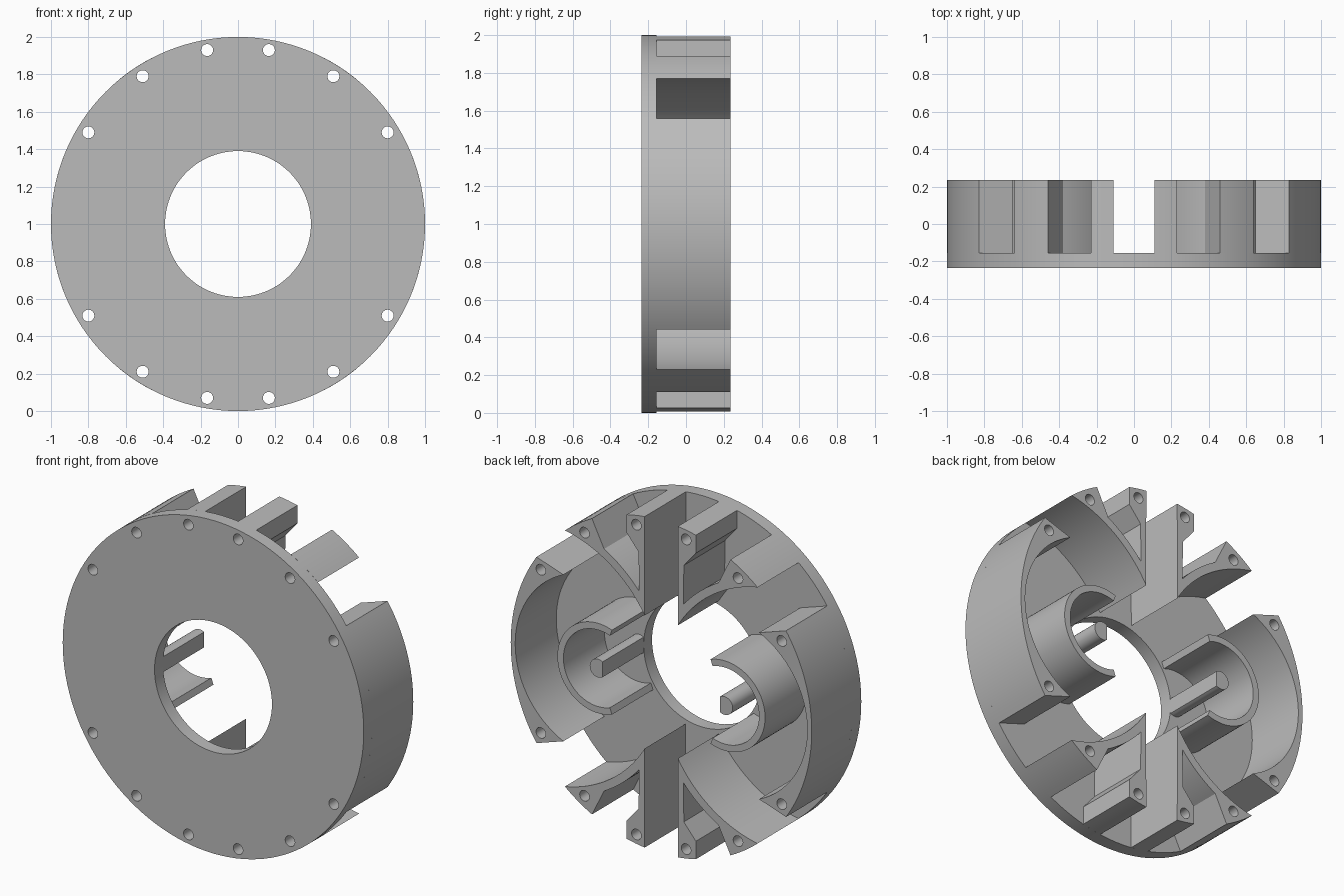
import bpy, bmesh
from math import sin, cos, atan2, sqrt, acos, radians, tau
from mathutils import Matrix

if "Cube" in bpy.data.objects:
    bpy.data.objects.remove(bpy.data.objects["Cube"], do_unlink=True)

GREY = (0.5, 0.5, 0.5, 1)
mat = bpy.data.materials.new("plain_grey")
mat.use_nodes = True
mat.diffuse_color = GREY
mat.node_tree.nodes["Principled BSDF"].inputs["Base Color"].default_value = GREY

FRONT, FLOOR, BACK = -0.235, -0.155, 0.235
COIL_X = 0.42          # centre of the ring, peg and side wall bore
ARM_X = 0.783          # centre of the curved arms
BORE, HOLE = 0.39, 0.032
BOLTS = {"side": (0.80, 0.49), "arm": (0.51, 0.79), "post": (0.165, 0.93)}


def arc(cx, r, a0, a1, n=24):
    """Points on an arc centred on the horizontal axis."""
    return [(cx + r * cos(a0 + (a1 - a0) * i / n), r * sin(a0 + (a1 - a0) * i / n))
            for i in range(n + 1)]


def arc_between(cx, p, q, n=24):
    """Arc from p to q, keeping the radius of p."""
    r = sqrt((p[0] - cx) ** 2 + p[1] ** 2)
    return arc(cx, r, atan2(p[1], p[0] - cx), atan2(q[1], q[0] - cx), n)


def circle(c, r, n):
    return [(c[0] + r * cos(tau * i / n), c[1] + r * sin(tau * i / n)) for i in range(n)]


def plate(name, loops, y0, y1, sx=1, sz=1):
    """Extrude an outline with holes from y0 to y1."""
    cu = bpy.data.curves.new(name + "_profile", 'CURVE')
    cu.dimensions = '2D'
    cu.fill_mode = 'BOTH'
    cu.extrude = (y1 - y0) / 2
    for pts in loops:
        sp = cu.splines.new('POLY')
        sp.points.add(len(pts) - 1)
        for p, (x, z) in zip(sp.points, pts):
            p.co = (x * sx, z * sz, 0, 1)
        sp.use_cyclic_u = True
    tmp = bpy.data.objects.new(name + "_profile", cu)
    bpy.context.collection.objects.link(tmp)
    bpy.context.view_layer.update()
    me = bpy.data.meshes.new_from_object(tmp.evaluated_get(bpy.context.evaluated_depsgraph_get()))
    bpy.data.objects.remove(tmp, do_unlink=True)
    # stand the profile upright
    me.transform(Matrix.Translation((0, (y0 + y1) / 2, 1)) @ Matrix.Rotation(radians(90), 4, 'X'))
    bm = bmesh.new()
    bm.from_mesh(me)
    bmesh.ops.remove_doubles(bm, verts=bm.verts, dist=1e-5)
    bmesh.ops.recalc_face_normals(bm, faces=bm.faces)
    bm.to_mesh(me)
    bm.free()
    me.name = name
    me.materials.clear()
    me.materials.append(mat)
    ob = bpy.data.objects.new(name, me)
    bpy.context.collection.objects.link(ob)
    bpy.ops.object.select_all(action='DESELECT')
    ob.select_set(True)
    bpy.context.view_layer.objects.active = ob
    bpy.ops.object.shade_smooth_by_angle(angle=radians(25))
    return ob


# Front disc with centre bore and bolt holes
bolt_loops = [circle((x * i, z * j), HOLE, 24)
              for x, z in BOLTS.values() for i in (1, -1) for j in (1, -1)]
plate("front_disc", [circle((0, 0), 1, 128), circle((0, 0), BORE, 80)] + bolt_loops, FRONT, FLOOR)

# Post and curved arm joined at the inner tip
rim_post, rim_arm = (0.23, 0.973), (0.46, 0.888)
arm_corner, tip = (0.64, 0.769), (0.11, 0.40)
post_arm = arc_between(ARM_X, arm_corner, tip)[::-1]
post_arm += arc_between(0, arm_corner, rim_arm, 6)[1:]
post_arm += arc_between(ARM_X, (0.38, 0.727), (0.15, 0.535), 16)
post_arm += [(0.15, 0.77), (0.23, 0.865)]
post_arm += arc_between(0, rim_post, (0.11, 0.994), 4)

# Crescent side wall
side_corner, side_tip = (0.829, 0.559), (0.65, 0.50)
low = lambda p: (p[0], -p[1])
side = arc_between(0, low(side_corner), side_corner, 40)
side += arc_between(COIL_X, side_tip, low(side_tip), 40)

# Open ring and bore-trimmed peg inside the side wall
sweep = radians(110)
ring = arc(COIL_X, 0.27, -sweep, sweep, 48) + arc(COIL_X, 0.23, sweep, -sweep, 48)
PEG_R = 0.055
cut = acos((BORE - COIL_X) / PEG_R)
peg = arc(COIL_X, PEG_R, -cut, cut, 20)

for sx, hand in ((1, "left"), (-1, "right")):
    for sz, level in ((1, "upper"), (-1, "lower")):
        plate(f"{level}_{hand}_post_and_arm",
              [post_arm, circle(BOLTS["arm"], HOLE, 24), circle(BOLTS["post"], HOLE, 24)],
              FLOOR, BACK, sx, sz)
    x, z = BOLTS["side"]
    plate(hand + "_side_wall", [side, circle((x, z), HOLE, 24), circle((x, -z), HOLE, 24)],
          FLOOR, BACK, sx)
    plate(hand + "_open_ring", [ring], FLOOR, BACK, sx)
    plate(hand + "_peg", [peg], FLOOR, BACK, sx)
